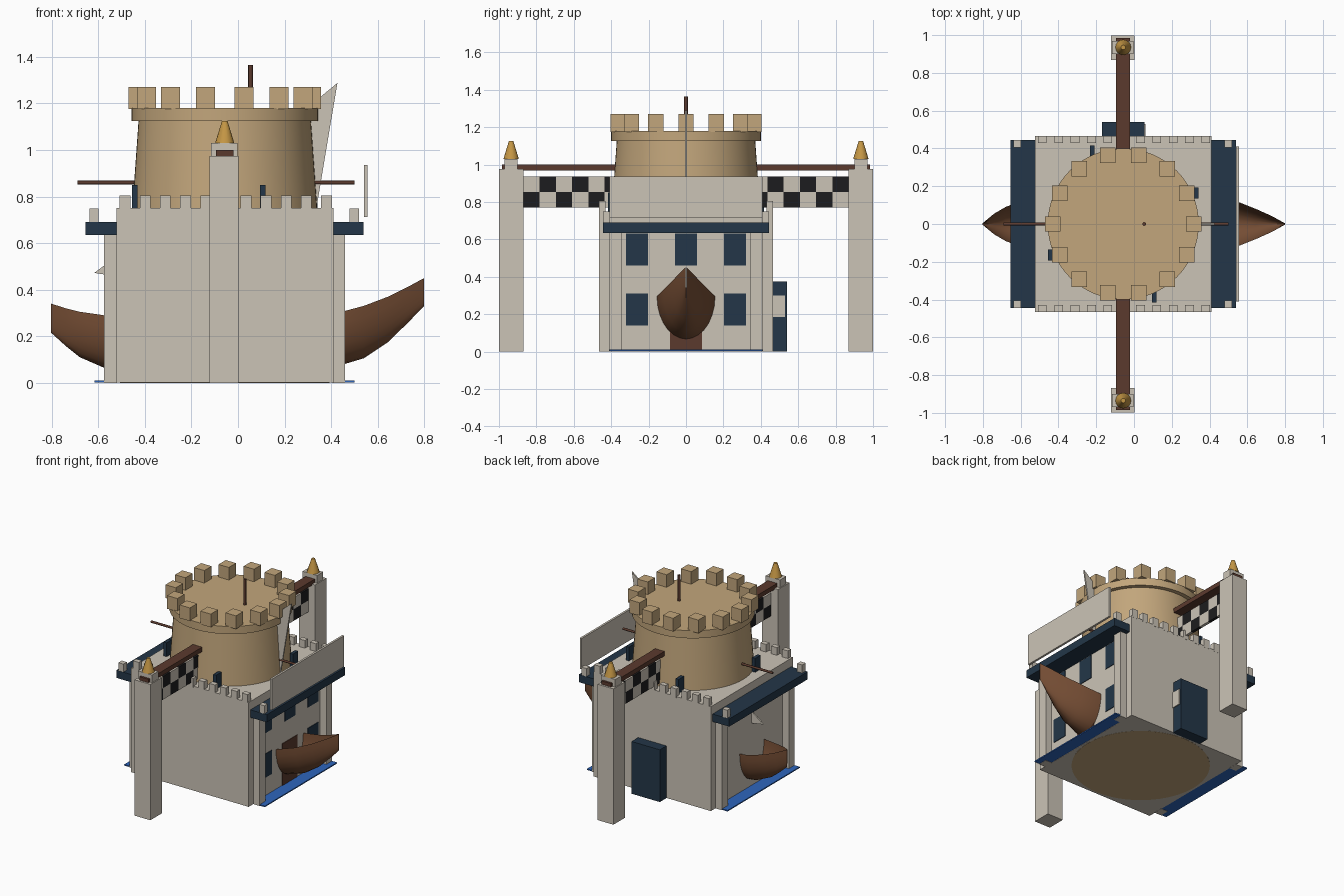
import bpy, bmesh, math
from mathutils import Matrix

cube = bpy.data.objects.get("Cube")
if cube:
    bpy.data.objects.remove(cube, do_unlink=True)


def material(name, rgb):
    m = bpy.data.materials.new(name)
    m.use_nodes = True
    m.diffuse_color = (*rgb, 1)
    m.node_tree.nodes["Principled BSDF"].inputs["Base Color"].default_value = (*rgb, 1)
    return m


STONE = material("pale stone", (0.60, 0.55, 0.47))
SAND = material("sandstone", (0.54, 0.38, 0.20))
NAVY = material("navy", (0.017, 0.037, 0.065))
WOOD = material("dark wood", (0.105, 0.042, 0.027))
HULL = material("hull brown", (0.19, 0.08, 0.037))
GOLD = material("gold", (0.56, 0.31, 0.06))
BLACK = material("black", (0.012, 0.012, 0.013))
WATER = material("water blue", (0.027, 0.13, 0.50))

CX = -0.057  # tower and gate axis


def finish(name, bm, mats, smooth=False):
    bmesh.ops.recalc_face_normals(bm, faces=bm.faces)
    mesh = bpy.data.meshes.new(name)
    bm.to_mesh(mesh)
    bm.free()
    for m in mats:
        mesh.materials.append(m)
    ob = bpy.data.objects.new(name, mesh)
    bpy.context.collection.objects.link(ob)
    if smooth:
        bpy.ops.object.select_all(action="DESELECT")
        ob.select_set(True)
        bpy.context.view_layer.objects.active = ob
        bpy.ops.object.shade_smooth_by_angle(angle=math.radians(35))
    return ob


def add_box(bm, x, y, z, index=0):
    """Box from three (low, high) ranges."""
    spans = (x, y, z)
    mid = [(a + b) / 2 for a, b in spans]
    size = [abs(b - a) for a, b in spans]
    mat = Matrix.Translation(mid) @ Matrix.Diagonal((*size, 1))
    verts = bmesh.ops.create_cube(bm, size=1, matrix=mat)["verts"]
    for f in {f for v in verts for f in v.link_faces}:
        f.material_index = index


def boxes(name, mat, *spans):
    bm = bmesh.new()
    for s in spans:
        add_box(bm, *s)
    return finish(name, bm, [mat])


def around(c, half):
    return (c - half, c + half)


def cone(name, mat, loc, r1, r2, depth, segs=48, axis="Z"):
    """Cone or cylinder starting at loc and running along the axis."""
    bm = bmesh.new()
    turn = Matrix.Rotation(math.pi / 2, 4, "Y") if axis == "X" else Matrix()
    mat4 = Matrix.Translation(loc) @ turn @ Matrix.Translation((0, 0, depth / 2))
    bmesh.ops.create_cone(bm, cap_ends=True, segments=segs, radius1=r1,
                          radius2=r2, depth=depth, matrix=mat4)
    return finish(name, bm, [mat], True)


def blade(name, points):
    """Thin triangular plate in the plane y = 0."""
    bm = bmesh.new()
    face = bm.faces.new([bm.verts.new((x, -0.005, z)) for x, z in points])
    out = bmesh.ops.extrude_face_region(bm, geom=[face])["geom"]
    bmesh.ops.translate(bm, vec=(0, 0.01, 0),
                        verts=[v for v in out if isinstance(v, bmesh.types.BMVert)])
    return finish(name, bm, [STONE])


# Keep: main block, corner pilasters, front and back battlements
boxes("keep_walls", STONE, ((-0.523, 0.41), (-0.465, 0.465), (0.001, 0.75)))
boxes("pilasters", STONE, *[(x, around(s * 0.378, 0.033), (0, 0.64))
                            for x in ((-0.575, -0.52), (0.405, 0.46)) for s in (-1, 1)])
boxes("keep_battlements", STONE,
      *[(around(-0.485 + i * 0.0865, 0.023), around(s * 0.448, 0.018), (0.74, 0.805))
        for i in range(11) for s in (-1, 1)])
boxes("water", WATER, ((-0.617, 0.50), (-0.41, 0.41), (0.002, 0.01)))

# Side balconies with corner blocks, and the raised panel
boxes("balconies", NAVY, *[(x, (-0.445, 0.445), (0.635, 0.69))
                           for x in ((-0.655, -0.52), (0.405, 0.54))])
boxes("balcony_blocks", STONE, *[(around(x, 0.02), around(s * 0.425, 0.019), (0.685, 0.748))
                                 for x in (-0.619, 0.50) for s in (-1, 1)])
boxes("side_panel", STONE, ((0.541, 0.556), (-0.41, 0.41), (0.713, 0.935)))

# Windows and doors
boxes("windows", NAVY, *[((0.406, 0.414), around(y, 0.059), around(z, 0.085))
                         for y in (-0.262, 0, 0.262) for z in (0.225, 0.545) if y or z > 0.4])
boxes("side_door", WOOD, ((0.406, 0.414), (-0.085, 0.085), (0.002, 0.31)))
boxes("back_door", NAVY, ((-0.17, 0.055), (0.46, 0.54), (0, 0.375)))
boxes("back_door_plate", STONE, ((0.05, 0.062), (0.46, 0.53), (0.185, 0.30)))

# Round tower with a rim and battlements
cone("tower", SAND, (CX, 0, 0), 0.45, 0.37, 1.13, 64)
cone("tower_rim", SAND, (CX, 0, 1.125), 0.40, 0.40, 0.055, 64)
boxes("tower_battlements", SAND,
      *[(around(CX + 0.373 * math.cos(a), 0.041), around(0.373 * math.sin(a), 0.041), (1.175, 1.27))
        for a in (math.tau * i / 14 for i in range(14))])
boxes("tower_windows", NAVY,
      *[(around(CX + 0.42 * math.cos(a), 0.012), around(0.42 * math.sin(a), 0.03), (0.74, 0.85))
        for a in (math.radians(23 + 90 * i) for i in range(4))])

# Poles and blades
cone("flag_pole", WOOD, (0.054, 0, 1.17), 0.01, 0.01, 0.195, 12)
cone("cross_pole", WOOD, (-0.69, 0, 0.86), 0.008, 0.008, 1.19, 12, "X")
blade("upper_blade", [(0.338, 0.755), (0.427, 1.288), (0.30, 1.183)])
blade("lower_blade", [(-0.617, 0.472), (-0.50, 0.56), (-0.50, 0.453)])

# Gate posts, beam and finials
boxes("gate_posts", STONE, *[(around(-0.06, 0.063), around(s * 0.934, 0.065), (0, 0.975))
                             for s in (-1, 1)])
boxes("post_caps", STONE, *[(around(-0.06, 0.057), around(s * 0.935, 0.035), (0.97, 1.03))
                            for s in (-1, 1)])
boxes("beam", WOOD, (around(CX, 0.037), (-0.985, 0.985), (0.967, 1.0)))
for side, label in ((-1, "front"), (1, "back")):
    cone(label + "_finial", GOLD, (CX, side * 0.935, 1.03), 0.041, 0.012, 0.095, 16)

# Chequered banner
bm = bmesh.new()
step = 0.087
for i in range(20):
    for row in range(2):
        y, z = -0.87 + i * step, 0.77 + row * 0.083
        add_box(bm, around(CX, 0.01), (y, y + step), (z, z + 0.083), (i + row + 1) % 2)
finish("banner", bm, [STONE, BLACK])

# Boat running through the keep: x, keel height, gunwale height, half width
stations = [(-0.803, 0.215, 0.34, 0.003), (-0.74, 0.158, 0.32, 0.055),
            (-0.68, 0.11, 0.305, 0.09), (-0.577, 0.065, 0.29, 0.13),
            (-0.45, 0.055, 0.285, 0.15), (0.40, 0.063, 0.293, 0.158),
            (0.54, 0.105, 0.33, 0.122), (0.645, 0.175, 0.37, 0.08),
            (0.73, 0.258, 0.412, 0.042), (0.80, 0.33, 0.45, 0.003)]
bm = bmesh.new()
rings = []
for x, keel, top, half in stations:
    angles = [math.pi * k / 14 for k in range(15)]
    rings.append([bm.verts.new((x, half * math.cos(a), top - (top - keel) * math.sin(a)))
                  for a in angles])
for r, s in zip(rings, rings[1:]):
    for k in range(14):
        bm.faces.new((r[k], r[k + 1], s[k + 1], s[k]))
finish("boat", bm, [HULL], True)
